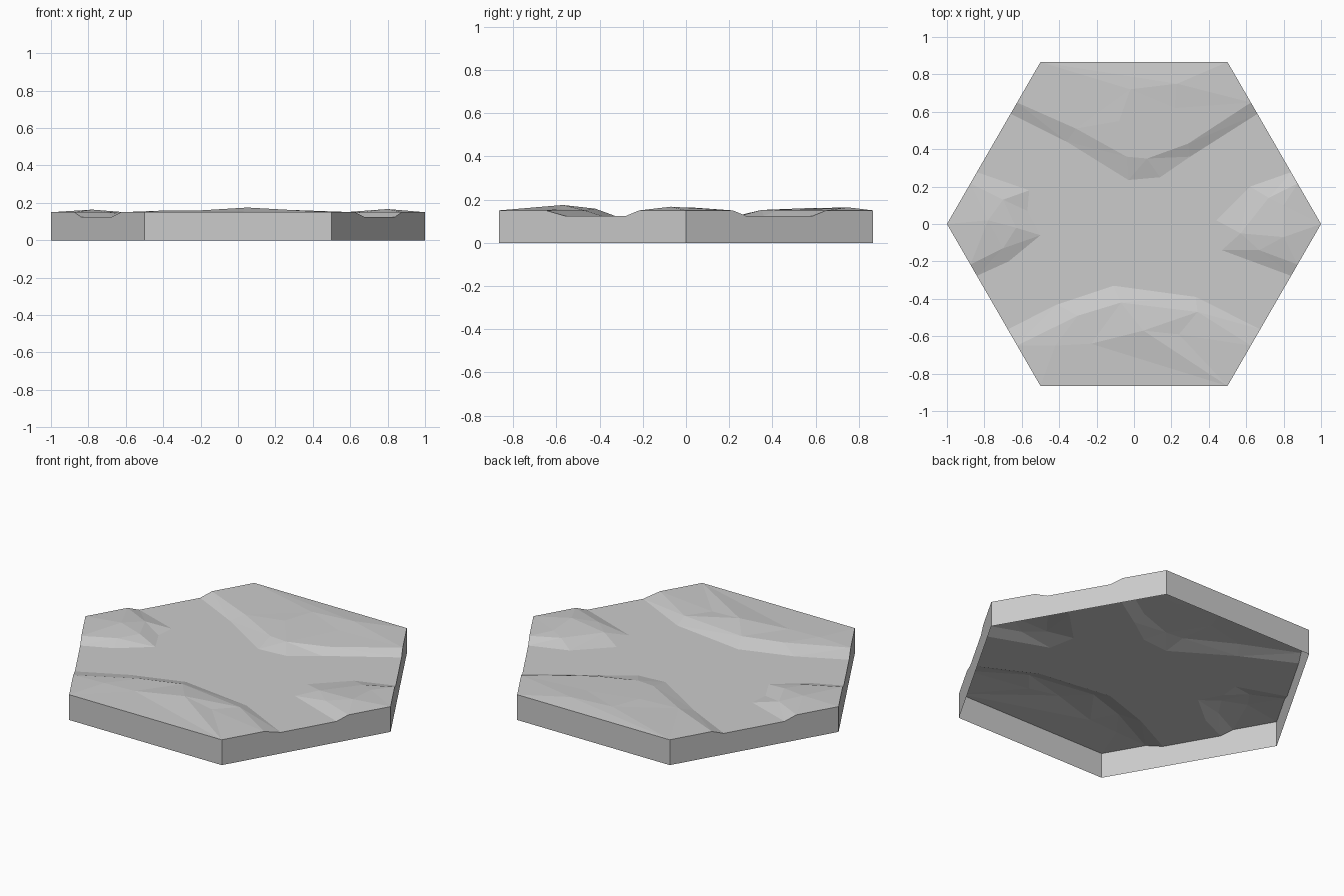
import bpy, bmesh, math
from mathutils import Vector
from mathutils.geometry import delaunay_2d_cdt

cube = bpy.data.objects.get("Cube")
if cube:
    bpy.data.objects.remove(cube)

BED, RIM = 0.125, 0.15
SLOPE = math.sqrt(3)

stone = bpy.data.materials.new("stone grey")
stone.use_nodes = True
stone.diffuse_color = (0.6, 0.6, 0.6, 1)
stone.node_tree.nodes["Principled BSDF"].inputs["Base Color"].default_value = (0.6, 0.6, 0.6, 1)

points, edges, outline = [], [], []


def add(x, y, z, on_rim=False):
    points.append(Vector((x, y, z)))
    if on_rim:
        outline.append(len(points) - 1)
    return len(points) - 1


def rim_point(x, side, z):
    # Point on a slanted side of the hexagon
    return add(x, side * SLOPE * (1 - abs(x)), z, True)


def bank_line(start, middle, end, z):
    # A line across the tile between two slanted sides
    line = [rim_point(*start, z)]
    line += [add(*p) if len(p) == 3 else add(*p, z) for p in middle]
    line.append(rim_point(*end, z))
    edges.extend(zip(line, line[1:]))


# Hexagon corners
for i in range(6):
    a = i * math.pi / 3
    add(math.cos(a), math.sin(a), RIM, True)

# North bank: foot, crest and mounds
bank_line((-0.66, 1), [(-0.36, 0.44), (-0.03, 0.235), (0.14, 0.25), (0.3, 0.36)], (0.66, 1), BED)
bank_line((-0.625, 1), [(-0.31, 0.51), (-0.04, 0.36, 0.152), (0.07, 0.35, 0.152), (0.29, 0.43)],
          (0.625, 1), RIM)
for p in [(-0.08, 0.55, 0.16), (0.22, 0.62, 0.157), (0.23, 0.75, 0.164), (-0.02, 0.72, 0.163)]:
    add(*p)

# South bank
bank_line((-0.675, -1), [(-0.41, -0.43), (-0.11, -0.33), (0.33, -0.39)], (0.675, -1), BED)
bank_line((-0.625, -1), [(-0.3, -0.49, 0.155), (-0.07, -0.42, 0.158), (0.34, -0.47)],
          (0.625, -1), RIM)
for p in [(-0.42, -0.65, 0.158), (-0.23, -0.64, 0.158), (0.05, -0.57, 0.175), (0.24, -0.59, 0.156)]:
    add(*p)

# West bank
bank_line((-0.84, 1), [(-0.56, 0.18), (-0.57, 0.07), (-0.5, -0.06), (-0.67, -0.2)], (-0.84, -1), BED)
bank_line((-0.875, 1), [(-0.7, 0.13), (-0.63, -0.02, 0.152), (-0.7, -0.13)], (-0.875, -1), RIM)
add(-0.78, 0.02, 0.164)

# East bank
bank_line((0.84, 1), [(0.62, 0.2), (0.44, 0.02), (0.47, -0.14)], (0.84, -1), BED)
bank_line((0.875, 1), [(0.72, 0.14), (0.57, -0.05), (0.67, -0.14)], (0.875, -1), RIM)
add(0.8, -0.07, 0.167)
add(0.8, 0.1, 0.157)

# Close the rim and triangulate the terrain
outline.sort(key=lambda i: math.atan2(points[i].y, points[i].x))
edges.extend(zip(outline, outline[1:] + outline[:1]))
flat, _, faces, origin, _, _ = delaunay_2d_cdt([p.xy for p in points], edges, [], 1, 1e-5)

bm = bmesh.new()
verts = [bm.verts.new((p.x, p.y, points[o[0]].z if o else BED)) for p, o in zip(flat, origin)]
for f in faces:
    bm.faces.new([verts[i] for i in f])
bmesh.ops.recalc_face_normals(bm, faces=bm.faces)
if sum(f.normal.z for f in bm.faces) < 0:
    bmesh.ops.reverse_faces(bm, faces=bm.faces)

# Side walls, open underneath
rim = [e for e in bm.edges if e.is_boundary]
walls = bmesh.ops.extrude_edge_only(bm, edges=rim)["geom"]
for v in walls:
    if isinstance(v, bmesh.types.BMVert):
        v.co.z = 0
bmesh.ops.recalc_face_normals(bm, faces=bm.faces)
if sum(f.normal.z for f in bm.faces) < 0:
    bmesh.ops.reverse_faces(bm, faces=bm.faces)

mesh = bpy.data.meshes.new("river_tile")
bm.to_mesh(mesh)
bm.free()
mesh.materials.append(stone)
bpy.context.collection.objects.link(bpy.data.objects.new("river_tile", mesh))
